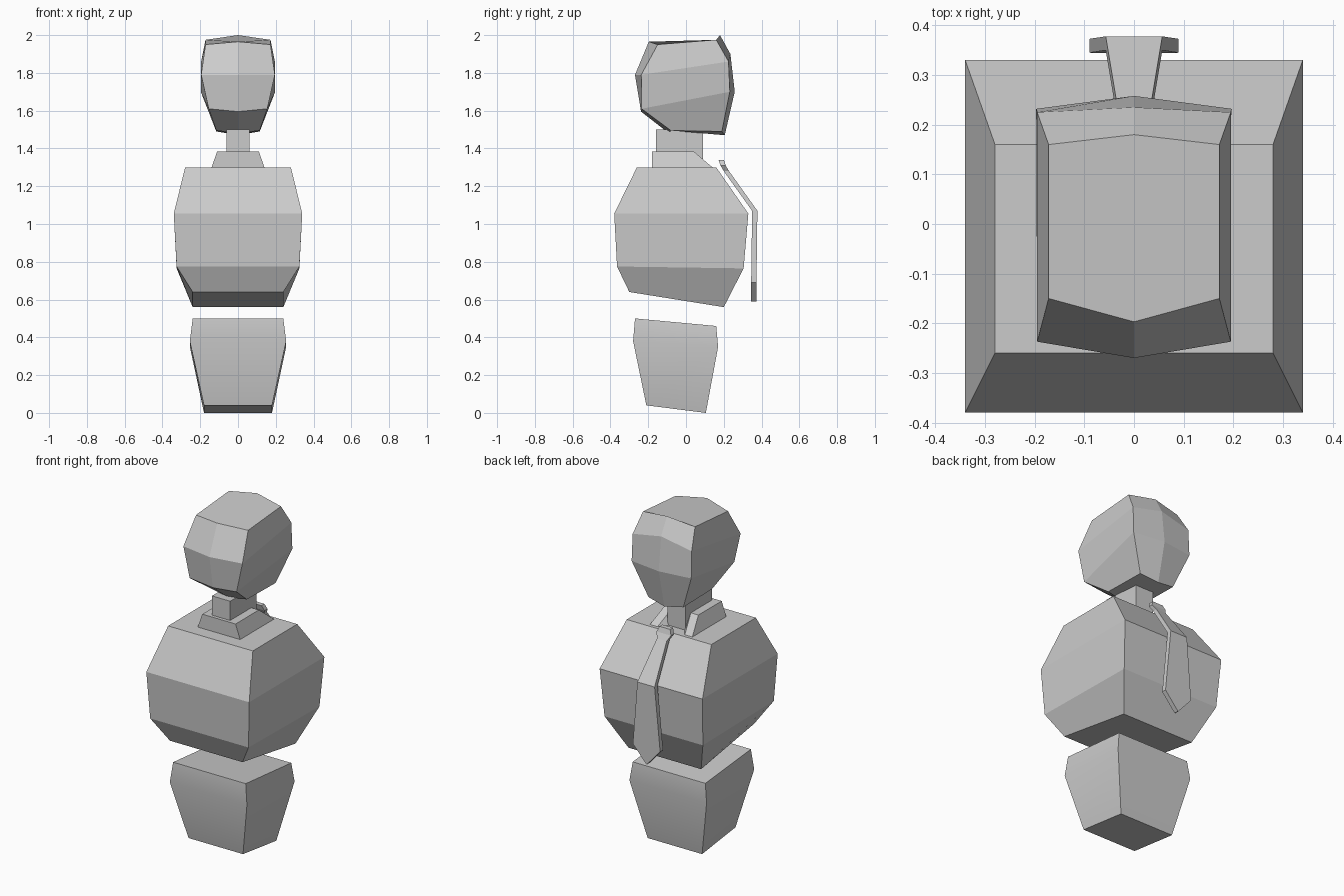
import bpy
import bmesh
from math import radians

old_cube = bpy.data.objects.get("Cube")
if old_cube:
    bpy.data.objects.remove(old_cube, do_unlink=True)

# One plain material for the whole figure
grey = bpy.data.materials.new("plain_grey")
grey.use_nodes = True
tone = (0.6, 0.6, 0.6, 1.0)
grey.diffuse_color = tone
grey.node_tree.nodes["Principled BSDF"].inputs["Base Color"].default_value = tone


def loft(name, rings, smooth_angle=None):
    """Skin a closed, capped solid over rings that have equal point counts."""
    bm = bmesh.new()
    loops = [[bm.verts.new(point) for point in ring] for ring in rings]
    count = len(loops[0])
    for lower, upper in zip(loops, loops[1:]):
        for i in range(count):
            j = (i + 1) % count
            bm.faces.new((lower[i], lower[j], upper[j], upper[i]))
    bm.faces.new(loops[0][::-1])
    bm.faces.new(loops[-1])
    bmesh.ops.remove_doubles(bm, verts=bm.verts, dist=0.0001)
    bmesh.ops.recalc_face_normals(bm, faces=bm.faces)
    mesh = bpy.data.meshes.new(name)
    bm.to_mesh(mesh)
    bm.free()
    mesh.materials.append(grey)
    if smooth_angle:
        mesh.shade_smooth()
        mesh.set_sharp_from_angle(angle=radians(smooth_angle))
    obj = bpy.data.objects.new(name, mesh)
    bpy.context.collection.objects.link(obj)
    return obj


def box_ring(half_width, front, back):
    """Four corners; front and back are (y, z) pairs."""
    return [(-half_width, *front), (half_width, *front),
            (half_width, *back), (-half_width, *back)]


def ridge_ring(front_width, front, front_ridge, back_width, back, back_ridge):
    """Six points: four corners plus a centre ridge at front and back."""
    return [(-front_width, *front), (0, *front_ridge), (front_width, *front),
            (back_width, *back), (0, *back_ridge), (-back_width, *back)]


def mirror_outline(half):
    """Close an outline whose first and last points lie on the centre line."""
    return half + [(-x, y, z) for x, y, z in half[-2:0:-1]]


# Hips: tapered block with a tilted top and bottom
loft("hips", [
    box_ring(0.18, (-0.21, 0.04), (0.105, 0.0)),
    box_ring(0.255, (-0.28, 0.38), (0.17, 0.35)),
    box_ring(0.24, (-0.27, 0.5), (0.16, 0.46)),
], smooth_angle=30)

# Torso: barrel of four rectangular rings
loft("torso", [
    box_ring(0.24, (-0.3, 0.64), (0.2, 0.56)),
    box_ring(0.325, (-0.365, 0.775), (0.305, 0.765)),
    box_ring(0.34, (-0.38, 1.055), (0.33, 1.055)),
    box_ring(0.28, (-0.26, 1.3), (0.16, 1.3)),
])

# Neck
loft("neck", [box_ring(0.06, (-0.16, z), (0.09, z)) for z in (1.29, 1.5)])

# Collar: sloping sides with an open notch behind the neck
collar_base = [(0, -0.18), (0.14, -0.18), (0.14, 0.14), (0.09, 0.14), (0, 0.02)]
collar_rim = [(0, -0.18), (0.11, -0.18), (0.11, 0.04), (0.06, 0.04), (0, -0.02)]
loft("collar", [
    mirror_outline([(x, y, z) for x, y in outline])
    for outline, z in ((collar_base, 1.3), (collar_rim, 1.385))
])

# Head: faceted block with a slight ridge down its front and back
loft("head", [
    ridge_ring(0.115, (-0.08, 1.495), (-0.09, 1.48),
               0.115, (0.19, 1.49), (0.205, 1.47)),
    ridge_ring(0.155, (-0.235, 1.61), (-0.238, 1.595),
               0.197, (0.232, 1.7), (0.258, 1.7)),
    ridge_ring(0.195, (-0.237, 1.79), (-0.27, 1.79),
               0.195, (0.225, 1.86), (0.235, 1.9)),
    ridge_ring(0.172, (-0.15, 1.95), (-0.197, 1.965),
               0.172, (0.16, 1.975), (0.18, 2.0)),
])

# Necktie: thin strip with a knot, a bend and a pointed tip
thickness = 0.028
tie_rows = [  # half width, outer y, height
    (0.035, 0.2, 1.34),
    (0.048, 0.21, 1.31),
    (0.032, 0.228, 1.28),
    (0.057, 0.378, 1.07),
    (0.09, 0.373, 0.69),
    (0.002, 0.372, 0.59),
]
loft("necktie", [
    box_ring(width, (y - thickness, z), (y, z)) for width, y, z in tie_rows
])
